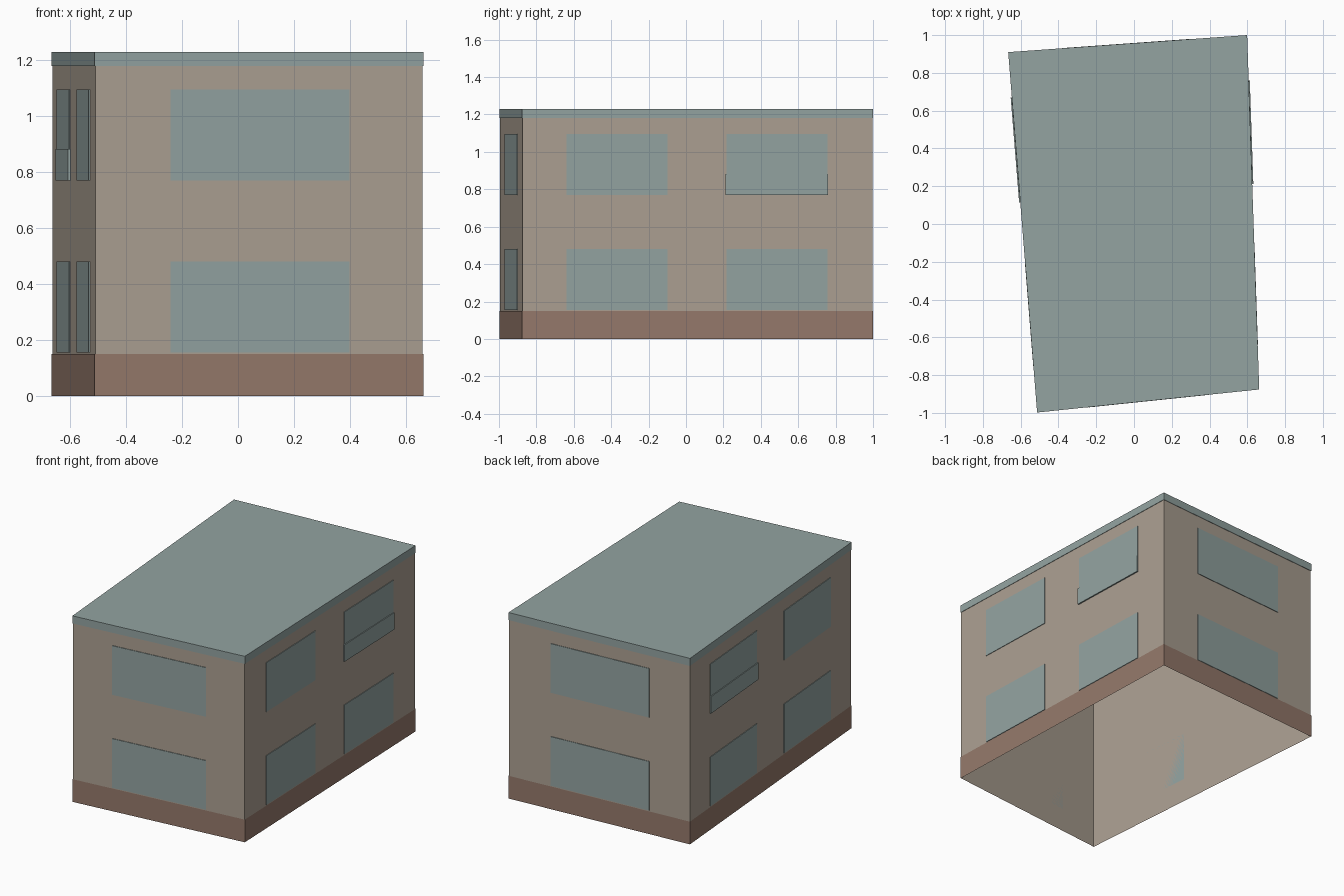
import bpy
import bmesh
from mathutils import Vector

cube = bpy.data.objects.get("Cube")
if cube:
    bpy.data.objects.remove(cube, do_unlink=True)


def material(name, rgb):
    # 8-bit display colour to linear
    lin = [((c / 255 + 0.055) / 1.055) ** 2.4 for c in rgb] + [1.0]
    mat = bpy.data.materials.new(name)
    mat.use_nodes = True
    mat.diffuse_color = lin
    bsdf = mat.node_tree.nodes["Principled BSDF"]
    bsdf.inputs["Base Color"].default_value = lin
    bsdf.inputs["Roughness"].default_value = 0.9
    return mat


BEIGE = material("beige_plaster", (172, 160, 146))
BROWN = material("brown_base", (149, 121, 107))
TEAL = material("grey_teal", (147, 163, 161))

# Skewed footprint, counter-clockwise from the front corner at -x
CORNERS = [Vector(p) for p in
           ((-0.51, -0.995), (0.66, -0.873), (0.596, 0.997), (-0.663, 0.907))]


def add_object(name, bm, mat):
    bmesh.ops.recalc_face_normals(bm, faces=bm.faces[:])
    mesh = bpy.data.meshes.new(name)
    bm.to_mesh(mesh)
    bm.free()
    mesh.materials.append(mat)
    obj = bpy.data.objects.new(name, mesh)
    bpy.context.collection.objects.link(obj)
    return obj


def prism(name, outline, z0, z1, mat, top=True, bottom=True):
    bm = bmesh.new()
    low = [bm.verts.new((p.x, p.y, z0)) for p in outline]
    high = [bm.verts.new((p.x, p.y, z1)) for p in outline]
    n = len(outline)
    for i in range(n):
        j = (i + 1) % n
        bm.faces.new((low[i], low[j], high[j], high[i]))
    if top:
        bm.faces.new(high)
    if bottom:
        bm.faces.new(low[::-1])
    return add_object(name, bm, mat)


def grown(d):
    return [p + Vector((d if p.x > 0 else -d, d if p.y > 0 else -d))
            for p in CORNERS]


def plate(name, side, f0, f1, z0, z1, depth):
    # Thin box on one wall, placed by fractions of the wall's length
    a, b = CORNERS[side], CORNERS[(side + 1) % 4]
    along = b - a
    out = Vector((along.y, -along.x)).normalized() * depth
    p, q = a + along * f0, a + along * f1
    return prism(name, [p, p + out, q + out, q], z0, z1, TEAL)


# Hollow body, open underneath, with base band and roof slab
prism("walls", CORNERS, 0, 1.2, BEIGE, bottom=False)
prism("base_band", grown(0.003), 0, 0.15, BROWN, top=False, bottom=False)
prism("roof_slab", grown(0.003), 1.18, 1.23, TEAL)

# Windows on two storeys: one wide on each end, two on each long side
SIDES = ("front", "left", "back", "right")
for side, label in enumerate(SIDES):
    spans = ((0.125, 0.414), (0.583, 0.872)) if side % 2 else ((0.23, 0.776),)
    for k, (f0, f1) in enumerate(spans):
        for floor, z0, z1 in (("lower", 0.155, 0.48), ("upper", 0.77, 1.095)):
            plate(f"{label}_{floor}_window_{k + 1}", side, f0, f1, z0, z1, 0.004)

# Shallow balcony rails on the long sides, towards the back
plate("left_balcony_rail", 1, 0.58, 0.873, 0.77, 0.882, 0.009)
plate("right_balcony_rail", 3, 0.124, 0.417, 0.77, 0.882, 0.009)
